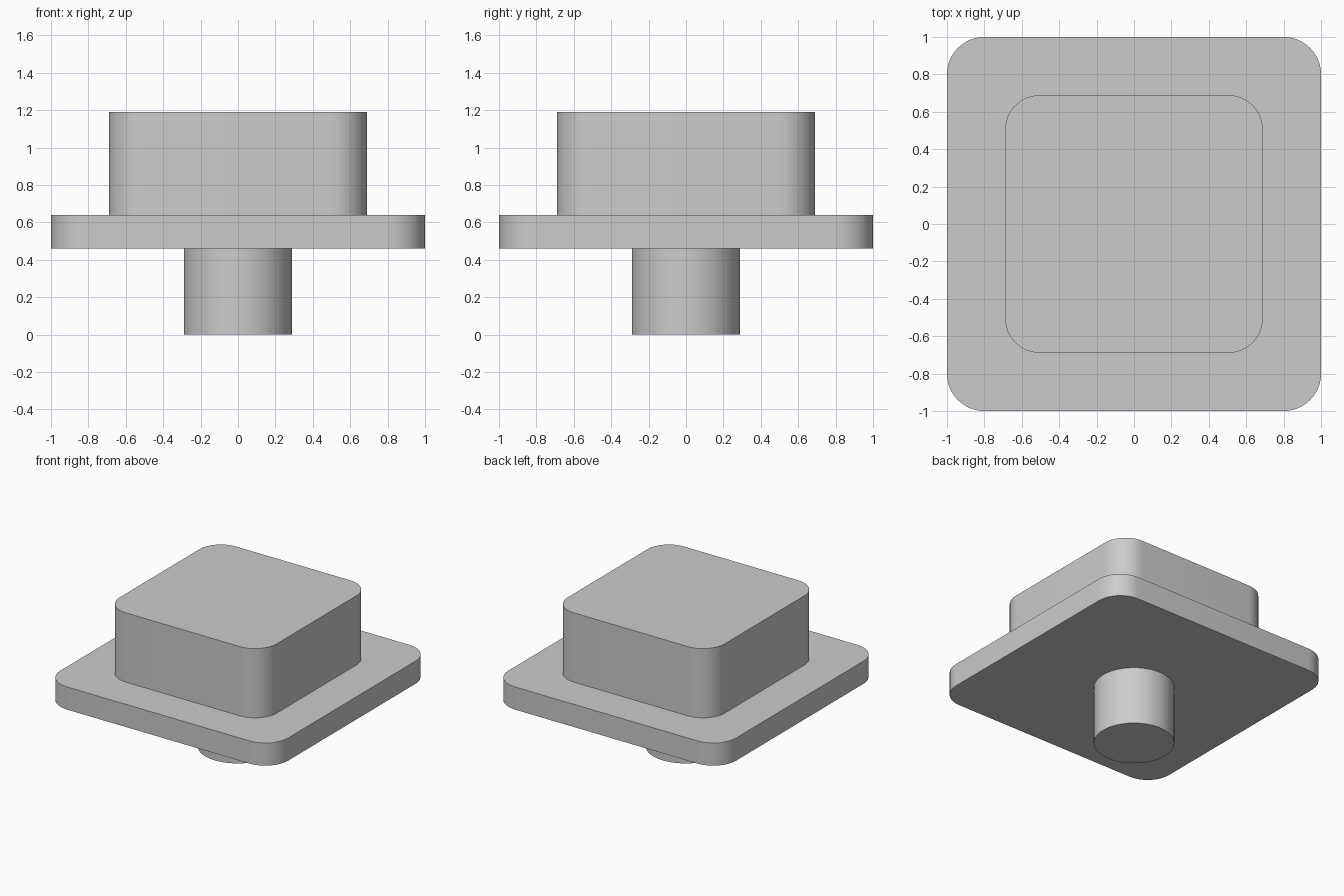
import bpy
import bmesh
from math import radians, sin, cos

cube = bpy.data.objects.get("Cube")
if cube:
    bpy.data.objects.remove(cube, do_unlink=True)

grey = bpy.data.materials.new("light grey")
grey.use_nodes = True
grey.diffuse_color = (0.6, 0.6, 0.6, 1)
grey.node_tree.nodes["Principled BSDF"].inputs["Base Color"].default_value = grey.diffuse_color


def rounded_square(half, radius, steps=12):
    """Outline of a square with round corners, counter-clockwise."""
    c = half - radius
    points = []
    for i, (sx, sy) in enumerate([(1, 1), (-1, 1), (-1, -1), (1, -1)]):
        for k in range(steps + 1):
            a = radians(90 * (i + k / steps))
            points.append((sx * c + radius * cos(a), sy * c + radius * sin(a)))
    return points


def circle(radius, sides=64):
    return [(radius * cos(radians(360 * k / sides)), radius * sin(radians(360 * k / sides)))
            for k in range(sides)]


def extrude(name, outline, bottom, top):
    """Solid with the given outline between two heights."""
    bm = bmesh.new()
    base = bm.faces.new([bm.verts.new((x, y, bottom)) for x, y in outline])
    result = bmesh.ops.extrude_face_region(bm, geom=[base], use_keep_orig=True)
    moved = [g for g in result["geom"] if isinstance(g, bmesh.types.BMVert)]
    bmesh.ops.translate(bm, verts=moved, vec=(0, 0, top - bottom))
    bmesh.ops.recalc_face_normals(bm, faces=bm.faces)
    mesh = bpy.data.meshes.new(name)
    bm.to_mesh(mesh)
    bm.free()
    mesh.materials.append(grey)
    obj = bpy.data.objects.new(name, mesh)
    bpy.context.collection.objects.link(obj)
    bpy.ops.object.select_all(action="DESELECT")
    obj.select_set(True)
    bpy.context.view_layer.objects.active = obj
    bpy.ops.object.shade_smooth_by_angle(angle=radians(30))


# Round stem, wide flange and square cap
extrude("stem", circle(0.29), 0, 0.46)
extrude("flange", rounded_square(1.0, 0.2), 0.46, 0.64)
extrude("cap", rounded_square(0.69, 0.19), 0.64, 1.19)
